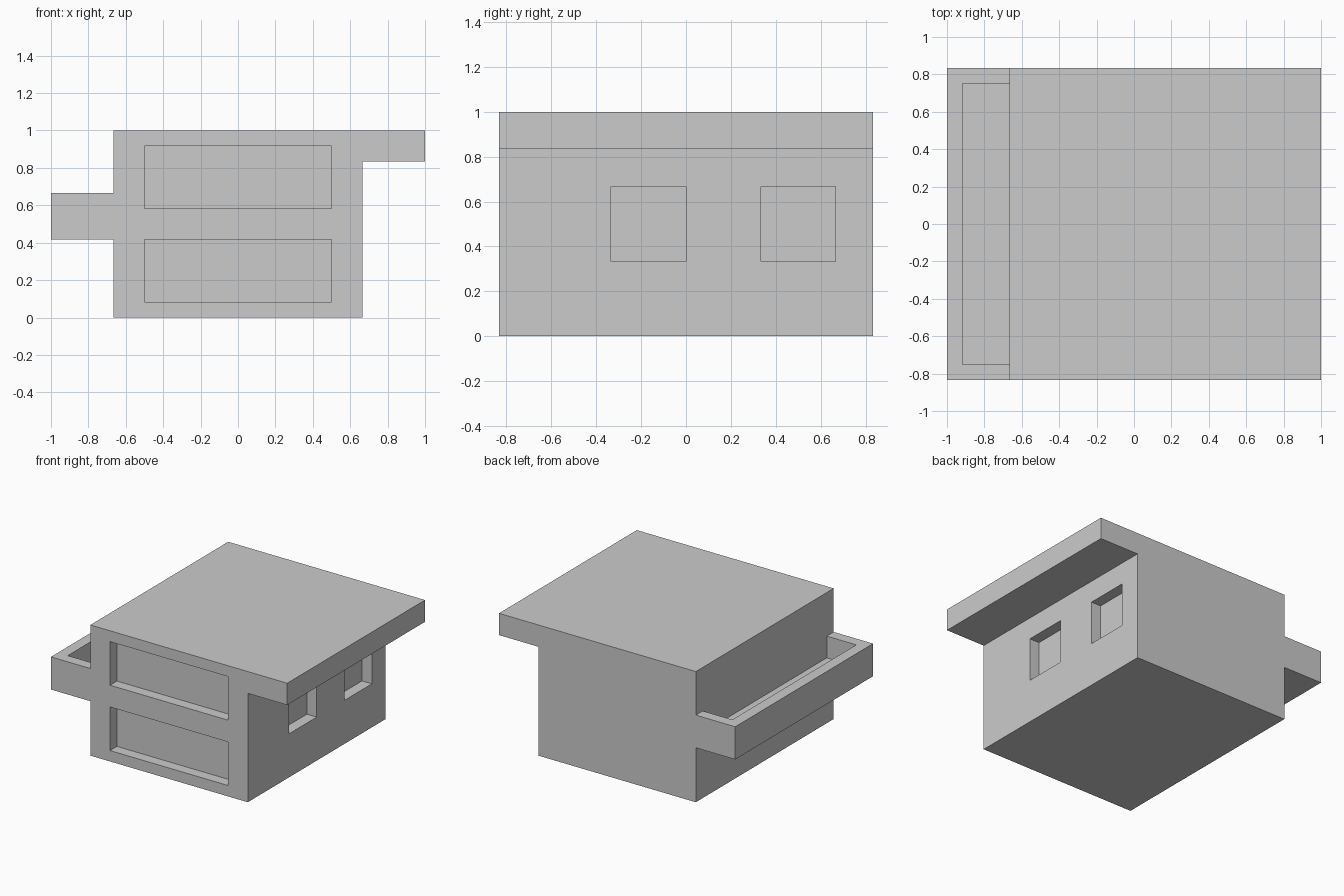
import bpy
import bmesh

cube = bpy.data.objects.get("Cube")
if cube:
    bpy.data.objects.remove(cube, do_unlink=True)

U = 1 / 12  # building module: every size is a whole number of these

plaster = bpy.data.materials.new("light grey plaster")
plaster.use_nodes = True
colour = (0.6, 0.6, 0.6, 1)
plaster.diffuse_color = colour
plaster.node_tree.nodes["Principled BSDF"].inputs["Base Color"].default_value = colour


def extrude_profile(name, profile, y0, y1):
    """Solid from an x-z outline, swept along y (all in modules)."""
    bm = bmesh.new()
    face = bm.faces.new([bm.verts.new((x * U, y0 * U, z * U)) for x, z in profile])
    sweep = bmesh.ops.extrude_face_region(bm, geom=[face])
    for v in sweep["geom"]:
        if isinstance(v, bmesh.types.BMVert):
            v.co.y = y1 * U
    bmesh.ops.recalc_face_normals(bm, faces=bm.faces)
    mesh = bpy.data.meshes.new(name)
    bm.to_mesh(mesh)
    bm.free()
    mesh.materials.append(plaster)
    obj = bpy.data.objects.new(name, mesh)
    bpy.context.collection.objects.link(obj)
    return obj


def cut_box(target, name, x, y, z):
    """Subtract a box given by its x, y and z ranges."""
    outline = [(x[0], z[0]), (x[1], z[0]), (x[1], z[1]), (x[0], z[1])]
    cutter = extrude_profile(name, outline, *y)
    cutter.hide_render = True
    mod = target.modifiers.new(name, "BOOLEAN")
    mod.operation = "DIFFERENCE"
    mod.solver = "EXACT"
    mod.object = cutter
    bpy.context.view_layer.objects.active = target
    bpy.ops.object.modifier_apply(modifier=mod.name)
    bpy.data.objects.remove(cutter, do_unlink=True)


# House body: walls, roof overhang on the left, balcony on the right
house = extrude_profile("house_body", [
    (-8, 0), (8, 0), (8, 10), (12, 10), (12, 12), (-8, 12),
    (-8, 8), (-12, 8), (-12, 5), (-8, 5)], -10, 10)

# Balcony well, leaving a parapet and a floor one module thick
cut_box(house, "balcony_well", (-11, -8), (-9, 9), (6, 9))

# Two wide shallow recesses on the front
for z in (1, 7):
    cut_box(house, "front_recess", (-6, 6), (-11, -9), (z, z + 4))

# Two square window recesses under the overhang
for y in (-4, 4):
    cut_box(house, "side_window", (7, 9), (y, y + 4), (4, 8))
